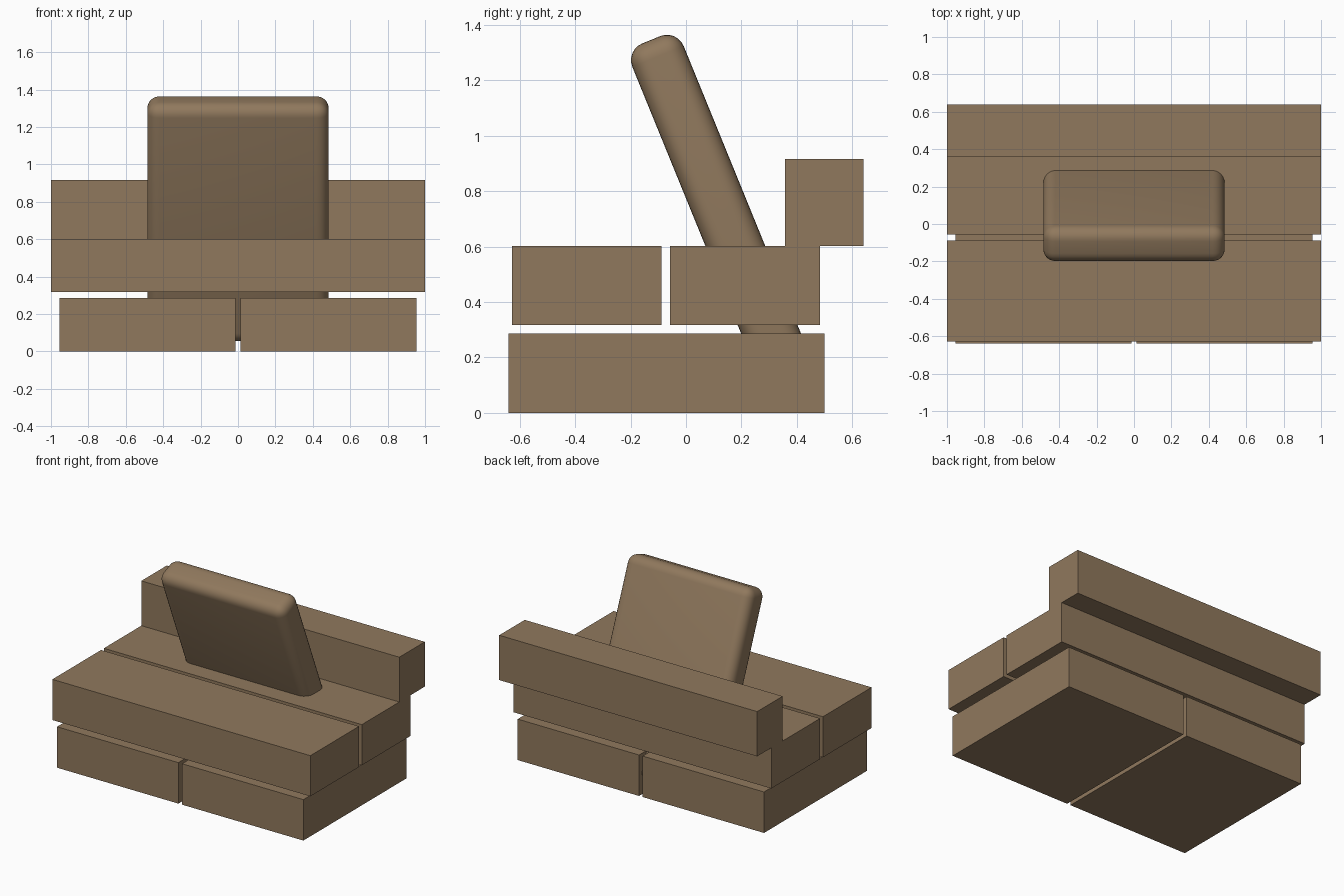
import bpy, math

if "Cube" in bpy.data.objects:
    bpy.data.objects.remove(bpy.data.objects["Cube"])

# One flat brown for the whole sofa
brown = bpy.data.materials.new("warm brown")
brown.diffuse_color = (0.28, 0.19, 0.11, 1)
brown.use_nodes = True
brown.node_tree.nodes["Principled BSDF"].inputs["Base Color"].default_value = brown.diffuse_color


def block(name, x, y, z):
    """Box spanning the given (min, max) ranges."""
    spans = (x, y, z)
    bpy.ops.mesh.primitive_cube_add(size=1)
    ob = bpy.context.object
    ob.name = name
    ob.location = [(a + b) / 2 for a, b in spans]
    ob.scale = [b - a for a, b in spans]
    bpy.ops.object.transform_apply(location=False, rotation=False, scale=True)
    ob.data.materials.append(brown)
    return ob


# Two base blocks, mirrored left and right of a narrow gap
block("base_left", (-0.955, -0.014), (-0.64, 0.5), (0, 0.287))
block("base_right", (0.014, 0.955), (-0.64, 0.5), (0, 0.287))

# Front and rear seat slabs, floating just above the base
block("seat_front", (-1, 1), (-0.627, -0.088), (0.317, 0.602))
block("seat_rear", (-1, 1), (-0.057, 0.483), (0.317, 0.602))

# Low rail along the back
block("back_rail", (-1, 1), (0.358, 0.64), (0.602, 0.916))

# Leaning rounded cushion, passing down through the seat into the base
cushion = block("back_cushion", (-0.485, 0.485), (0.034, 0.234), (0.023, 1.397))
cushion.rotation_euler.x = math.radians(22.2)
bevel = cushion.modifiers.new("rounding", "BEVEL")
bevel.width = 0.065
bevel.segments = 6
bpy.context.view_layer.objects.active = cushion
bpy.ops.object.modifier_apply(modifier="rounding")
bpy.ops.object.shade_smooth_by_angle(angle=math.radians(40))
